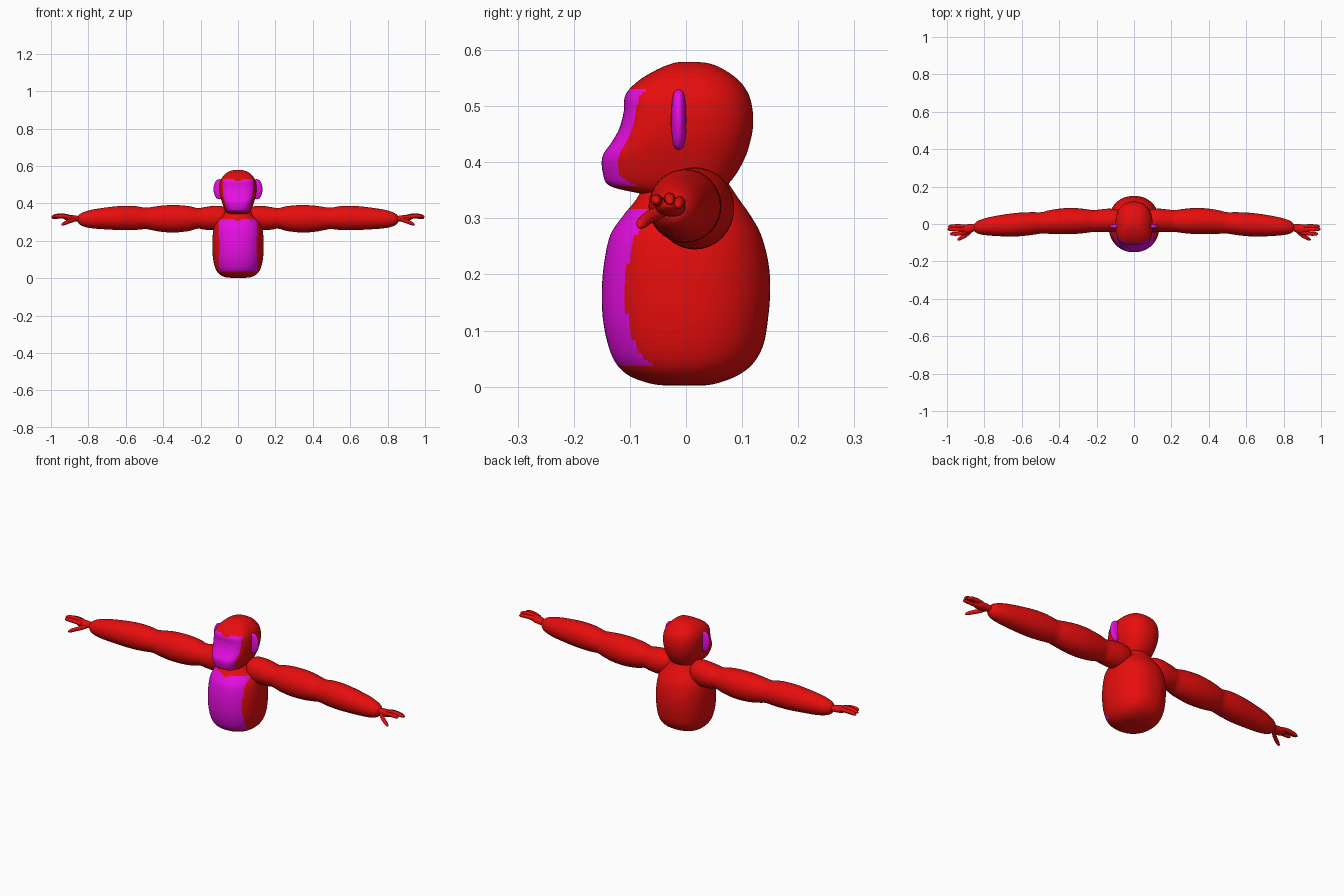
import bpy, bmesh, math


def material(name, rgb):
    m = bpy.data.materials.new(name)
    m.diffuse_color = (*rgb, 1)
    return m


RED = material("red fur", (0.80, 0.004, 0.004))
PINK = material("magenta skin", (0.80, 0.004, 0.76))


def smooth_sections(secs, steps):
    """Catmull-Rom interpolation between the given cross-sections."""
    out = []
    for i in range(len(secs) - 1):
        a, b = secs[max(i - 1, 0)], secs[i]
        c, d = secs[i + 1], secs[min(i + 2, len(secs) - 1)]
        for k in range(steps):
            t = k / steps
            out.append([0.5 * (2 * q + (r - p) * t + (2 * p - 5 * q + 4 * r - s) * t * t
                               + (3 * q - p - 3 * r + s) * t ** 3)
                        for p, q, r, s in zip(a, b, c, d)])
    return out + [list(secs[-1])]


def loft(name, secs, place, segs=32, steps=4, n_neg=2.0, n_pos=2.0, mirror=False, paint=None):
    """Section: (t, centre u, centre v, radius u, radius -v, radius +v)."""
    bm = bmesh.new()
    rings = []
    for t, cu, cv, ru, rn, rp in smooth_sections(secs, steps):
        ring = []
        for j in range(segs):
            a = 2 * math.pi * j / segs
            c, s = math.cos(a), math.sin(a)
            e = 2 / (n_pos if s > 0 else n_neg)
            u = cu + math.copysign(abs(c) ** e, c) * ru
            v = cv + math.copysign(abs(s) ** e, s) * (rp if s > 0 else rn)
            ring.append(bm.verts.new(place(t, u, v)))
        rings.append(ring)
    for r0, r1 in zip(rings, rings[1:]):
        for j in range(segs):
            k = (j + 1) % segs
            bm.faces.new((r0[j], r0[k], r1[k], r1[j]))
    bm.faces.new(rings[0])
    bm.faces.new(rings[-1])
    bmesh.ops.recalc_face_normals(bm, faces=bm.faces)
    for f in bm.faces:
        f.smooth = True
        if paint and paint(f.calc_center_median()):
            f.material_index = 1
    me = bpy.data.meshes.new(name)
    bm.to_mesh(me)
    bm.free()
    me.materials.append(RED)
    me.materials.append(PINK)
    ob = bpy.data.objects.new(name, me)
    bpy.context.collection.objects.link(ob)
    if mirror:
        ob.modifiers.new("Mirror", 'MIRROR')
    return ob


def upright(t, u, v):
    return (u, v, t)


def sideways(t, u, v):
    return (t, u, v)


# Torso with belly patch: (z, half width, front depth, back depth)
torso = [(0.002, .035, .035, .03), (.006, .07, .065, .055), (.02, .097, .102, .092),
         (.042, .116, .125, .12), (.075, .128, .139, .138), (.12, .135, .148, .146),
         (.17, .137, .15, .15), (.22, .136, .146, .147), (.27, .129, .135, .134),
         (.305, .112, .112, .115), (.335, .085, .088, .094), (.37, .065, .07, .072),
         (.41, .055, .06, .06)]


def belly(p):
    top = .318 - .012 * math.exp(-(p.x / .02) ** 2)
    return p.y < 0 and abs(p.x) < .102 and .038 < p.z < top


loft("torso", [(z, 0, 0, w, f, b) for z, w, f, b in torso], upright,
     segs=96, steps=5, n_neg=2.2, n_pos=2.2, paint=belly)

# Head with muzzle and painted face: (z, half width, front depth, back depth)
head = [(.340, .04, .05, .05), (.345, .055, .085, .065), (.358, .066, .136, .073),
        (.38, .077, .148, .09), (.41, .087, .149, .106), (.435, .094, .133, .114),
        (.46, .098, .119, .119), (.49, .099, .111, .119), (.52, .094, .108, .112),
        (.545, .080, .085, .095), (.565, .058, .052, .068), (.576, .034, .025, .042),
        (.579, .012, .008, .016)]


def face(p):
    top = .530 - .014 * math.exp(-(p.x / .02) ** 2)
    width = .062 + .018 * min(1, max(0, (p.z - .38) / .08))
    return p.y < -.06 and abs(p.x) < width and .357 < p.z < top


loft("head", [(z, 0, 0, w, f, b) for z, w, f, b in head], upright,
     segs=96, steps=5, n_neg=3.2, n_pos=2.3, paint=face)

# Ears: thin upright discs
ears = []
for i in range(9):
    a = math.pi * (i + .12) / 8.24
    r = math.sin(a)
    ears.append((.476 - .054 * math.cos(a), .1, -.013, .031 * r, .0135 * r ** .6, .0135 * r ** .6))
loft("ears", ears, upright, segs=24, mirror=True, paint=lambda p: True)

# Arms: (x, centre y, centre z, radius y, radius z)
arm = [(.05, .015, .325, .02, .02), (.06, .015, .325, .042, .042), (.085, .017, .325, .058, .06),
       (.13, .02, .322, .062, .065), (.18, .018, .32, .06, .060), (.215, .016, .32, .058, .055),
       (.26, .016, .319, .064, .066), (.33, .016, .318, .070, .073), (.40, .014, .318, .068, .071),
       (.46, .010, .319, .062, .062), (.495, .006, .32, .057, .057), (.55, .002, .322, .061, .064),
       (.62, -.003, .322, .063, .065), (.70, -.008, .32, .058, .059), (.78, -.013, .317, .048, .050),
       (.83, -.017, .315, .036, .037), (.853, -.018, .315, .020, .021), (.858, -.018, .315, .008, .008)]


def round_limb(name, pts, **kw):
    loft(name, [(x, y, z, ry, rz, rz) for x, y, z, ry, rz in pts], sideways, mirror=True, **kw)


round_limb("arms", arm)

# Palms
round_limb("palms", [(.83, -.018, .317, .010, .010), (.85, -.019, .318, .017, .014),
                     (.88, -.025, .32, .024, .017), (.905, -.029, .322, .026, .017),
                     (.925, -.03, .325, .020, .013), (.935, -.03, .326, .008, .006)], segs=20)


# Fingers and thumbs: tapered tubes from root through knuckle to tip
def digit(name, root, knuckle, tip, r):
    pts = []
    for t, s in ((0, .7), (.15, .95), (.4, 1), (.65, .95), (.85, .85), (.96, .5), (1, .15)):
        p = [(1 - t) ** 2 * a + 2 * t * (1 - t) * b + t * t * c
             for a, b, c in zip(root, knuckle, tip)]
        pts.append((*p, r * s, r * s))
    round_limb(name, pts, segs=12, steps=2)


digit("index_fingers", (.89, -.045, .325), (.945, -.056, .338), (.985, -.052, .330), .0105)
digit("middle_fingers", (.89, -.030, .327), (.95, -.030, .345), (.998, -.028, .328), .0105)
digit("little_fingers", (.89, -.015, .325), (.945, -.008, .335), (.995, -.014, .322), .0105)
digit("thumbs", (.865, -.035, .315), (.905, -.070, .305), (.945, -.083, .286), .0115)
